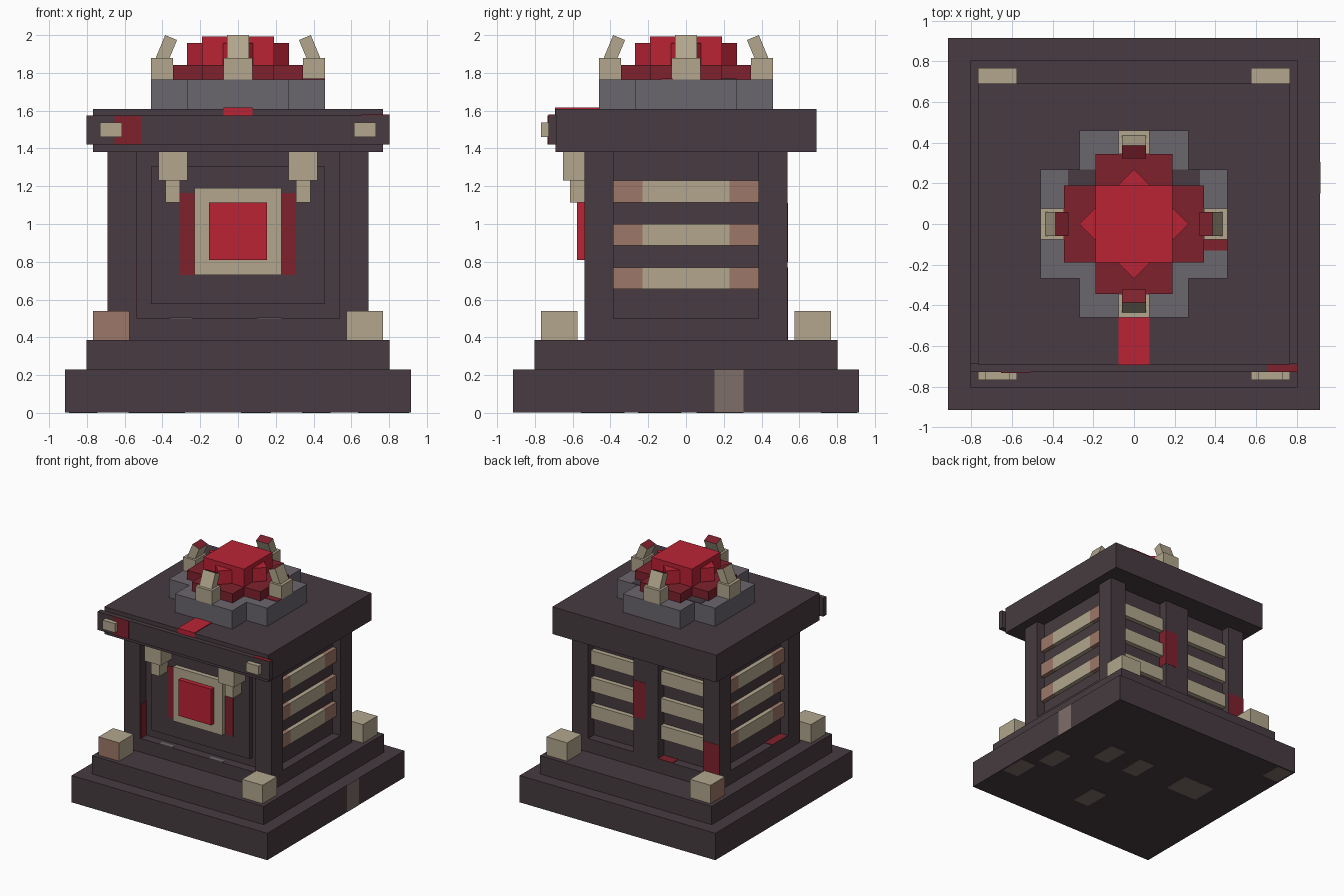
import bpy, bmesh, math
from mathutils import Matrix, Vector

cube = bpy.data.objects.get("Cube")
if cube:
    bpy.data.objects.remove(cube, do_unlink=True)


def lin(c):
    c /= 255
    return c / 12.92 if c <= 0.04045 else ((c + 0.055) / 1.055) ** 2.4


def material(name, rgb):
    m = bpy.data.materials.new(name)
    col = [lin(c) for c in rgb] + [1]
    m.use_nodes = True
    m.diffuse_color = col
    bsdf = m.node_tree.nodes["Principled BSDF"]
    bsdf.inputs["Base Color"].default_value = col
    bsdf.inputs["Roughness"].default_value = 0.8
    return m


DARK = material("dark stone", (71, 59, 65))
GREY = material("grey stone", (106, 102, 109))
TAN = material("pale bone", (178, 166, 141))
BROWN = material("rusty brown", (158, 119, 104))
WORN = material("worn stone", (126, 110, 105))
RED = material("bright red", (187, 35, 53))
DEEP = material("deep red", (126, 33, 45))


def box(name, x, y, z, mat, turn=None, face=None, face_mat=None):
    """Box from ranges; turn rotates it about its centre, face paints the side with that normal."""
    bm = bmesh.new()
    bmesh.ops.create_cube(bm, size=1)
    size = [b - a for a, b in (x, y, z)]
    bmesh.ops.scale(bm, vec=size, verts=bm.verts)
    bm.normal_update()
    if face:
        for f in bm.faces:
            f.material_index = int(f.normal.dot(Vector(face)) > 0.9)
    if turn:
        bmesh.ops.transform(bm, matrix=turn, verts=bm.verts)
    bmesh.ops.translate(bm, vec=[(a + b) / 2 for a, b in (x, y, z)], verts=bm.verts)
    me = bpy.data.meshes.new(name)
    bm.to_mesh(me)
    bm.free()
    me.materials.append(mat)
    if face:
        me.materials.append(face_mat)
    ob = bpy.data.objects.new(name, me)
    bpy.context.collection.objects.link(ob)
    return ob


def sym(a):
    return (-a, a)


def flip(r, s):
    return (r[0], r[1]) if s > 0 else (-r[1], -r[0])


T = 0.004  # thickness of painted plates

# Stepped base
box("base_step", sym(.915), sym(.915), (.003, .23), DARK)
box("upper_step", sym(.803), sym(.803), (.23, .385), DARK)
box("base_side_patch", (.913, .917), (.15, .305), (.003, .23), WORN)
for cx, cy, w, d in ((.71, -.14, .15, .23), (.415, .19, .15, .23), (.10, .17, .15, .23),
                     (.09, -.44, .15, .23), (-.43, .19, .30, .23), (.83, -.44, .15, .23),
                     (-.82, .81, .15, .19)):
    box("underside_patch", (cx - w / 2, cx + w / 2), (cy - d / 2, cy + d / 2), (0, .006), WORN)

# Corner blocks on the steps
for sx in (-1, 1):
    for sy in (-1, 1):
        paint = None
        if sx < 0:
            paint = (0, -1, 0) if sy < 0 else (-1, 0, 0)
        box("corner_block", flip((.575, .767), sx), flip((.575, .767), sy), (.385, .54),
            TAN, None, paint, BROWN)

# Body: core, plinth and pillars
box("body_core", sym(.615), sym(.46), (.385, 1.38), DARK)
box("body_plinth", sym(.69), sym(.538), (.385, .5), DARK)
for sx in (-1, 1):
    for sy in (-1, 1):
        box("corner_pillar", flip((.538, .69), sx), flip((.385, .538), sy), (.5, 1.38), DARK)
box("back_middle_pillar", sym(.115), (.44, .538), (.5, 1.38), DARK)

# Louvre slats on the sides and back
for z0 in (.655, .885, 1.115):
    z = (z0, z0 + .115)
    for s in (-1, 1):
        x = flip((.60, .652), s)
        box("side_slat", x, sym(.23), z, TAN)
        for e in (-1, 1):
            box("side_slat_end", x, flip((.23, .385), e), z, BROWN)
        box("back_slat", flip((.115, .538), s), (.45, .50), z, TAN)

# Stains on pillars and ledges
box("pillar_stain_back", (-.69, -.538), (.536, .536 + T), (.385, .77), DEEP)
box("middle_pillar_stain", (0, .115 + T / 2), (.46, .536 + T), (.80, 1.11), DEEP)
box("pillar_stain_inner", (-.54, -.538 + T), (-.536, -.46), (.5, .79), DEEP)
box("ledge_stain_side", (-.69, -.615), (-.37, -.17), (.5, .5 + T), DEEP)
box("ledge_stain_back", (-.25, -.115), (.46, .538), (.5, .5 + T), DEEP)
for x in ((-.36, -.24), (.10, .23)):
    box("ledge_chip", x, (-.538, -.5), (.5, .5 + T), GREY)

# Front panel with framed red gem
box("front_panel", sym(.46), (-.5, -.45), (.577, 1.305), DARK)
for s in (-1, 1):
    box("panel_stain", flip((.23, .308), s), (-.5 - T, -.5), (.73, 1.165), DEEP)
box("gem_frame", sym(.23), (-.538, -.49), (.73, 1.19), TAN)
box("front_gem", sym(.153), (-.577, -.53), (.81, 1.115), RED)

# Fangs hanging above the panel
for s in (-1, 1):
    box("fang_root", flip((.267, .42), s), (-.65, -.49), (1.23, 1.38), TAN)
    box("fang_tip", flip((.306, .384), s), (-.613, -.5), (1.115, 1.23), TAN)

# Roof slab and front beam
box("roof_slab", sym(.767), sym(.69), (1.38, 1.61), DARK)
box("front_beam", sym(.803), (-.728, -.685), (1.42, 1.575), DARK)
for s in (-1, 1):
    box("beam_stud", flip((.613, .73), s), (-.767, -.725), (1.46, 1.537), TAN)
box("beam_front_stain", (-.655, -.51), (-.728 - T, -.726), (1.42, 1.575), DEEP)
box("beam_top_stain", (.655, .803), (-.728, -.69), (1.573, 1.575 + T), DEEP)
box("roof_red_strip_top", sym(.077), (-.69, -.46), (1.608, 1.616), RED)
box("roof_red_strip_front", sym(.077), (-.69 - T, -.688), (1.575, 1.616), RED)

# Cross-shaped grey pedestal
box("pedestal_long", sym(.268), sym(.46), (1.61, 1.765), GREY)
for s in (-1, 1):
    box("pedestal_arm", flip((.268, .46), s), sym(.268), (1.61, 1.765), GREY)
    box("pedestal_patch", flip((.19, .325), s), (.19, .268), (1.764, 1.765 + T), DARK)
box("pedestal_stain", (.34, .46), (-.13, -.07), (1.764, 1.765 + T), DEEP)

# Crystal: deep red cross, upright cube and turned cube
box("crystal_cross_long", sym(.19), sym(.343), (1.765, 1.842), DEEP)
for s in (-1, 1):
    box("crystal_cross_arm", flip((.19, .343), s), sym(.19), (1.765, 1.842), DEEP)
box("crystal_cube", sym(.19), sym(.19), (1.77, 1.993), RED)
box("crystal_turned_cube", sym(.19), sym(.19), (1.77, 1.957), RED,
    Matrix.Rotation(math.radians(45), 4, 'Z'))

# Four claws gripping the crystal
lean = Matrix.Rotation(math.radians(-22.5), 4, 'Y')
for i in range(4):
    spin = Matrix.Rotation(math.radians(90 * i), 4, 'Z')
    root = box("claw_root", (.345, .46), sym(.077), (1.765, 1.88), TAN)
    tip = box("claw_tip", (.345, .413), sym(.058), (1.862, 1.992), TAN, lean, (0, 0, 1), DEEP)
    for ob in (root, tip):
        ob.matrix_world = spin
